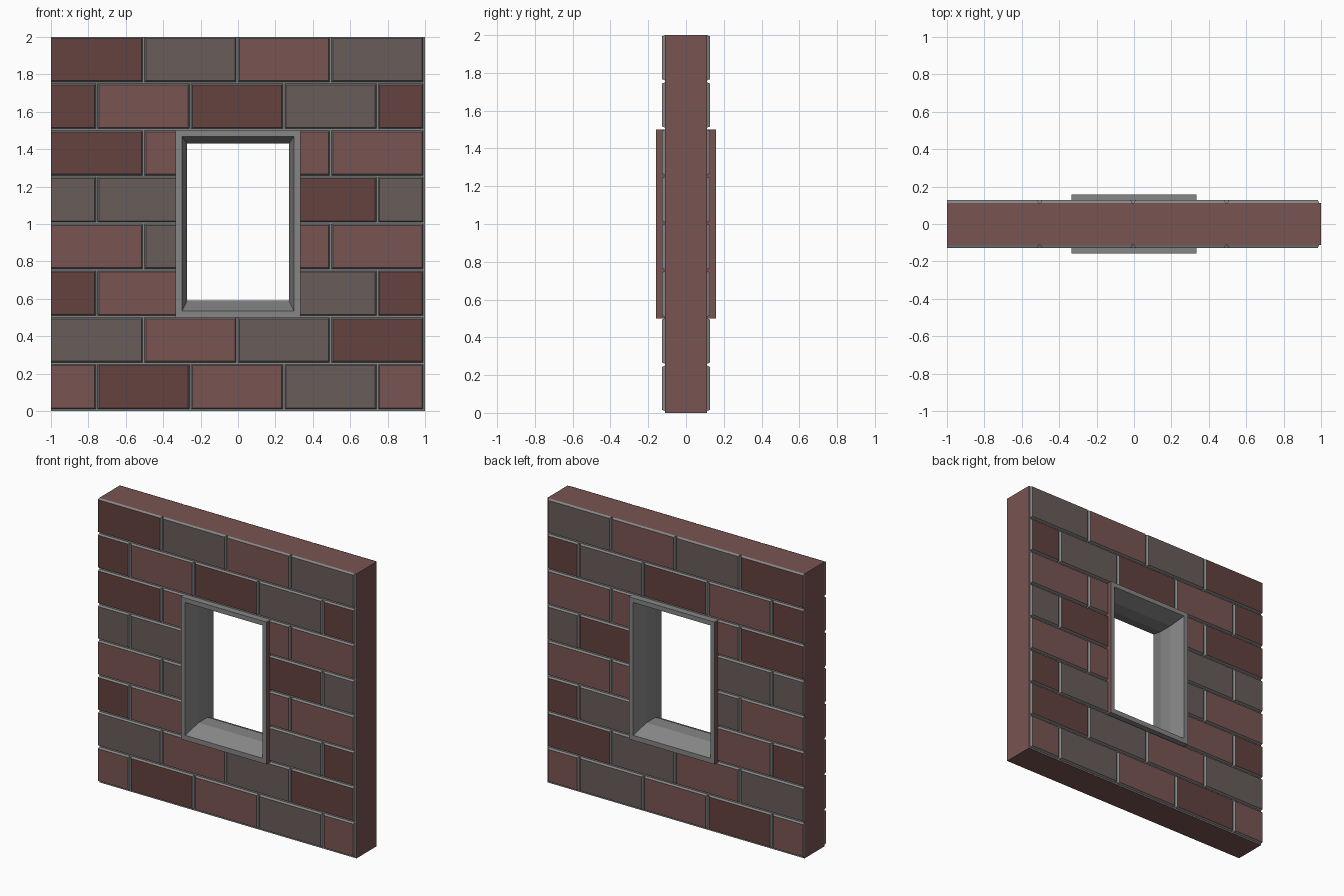
import bpy, bmesh

if "Cube" in bpy.data.objects:
    bpy.data.objects.remove(bpy.data.objects["Cube"])


def material(name, rgb):
    m = bpy.data.materials.new(name)
    m.diffuse_color = (*rgb, 1)
    m.use_nodes = True
    m.node_tree.nodes["Principled BSDF"].inputs["Base Color"].default_value = m.diffuse_color
    return m


STONE = material("grey_stone", (0.24, 0.24, 0.24))
BRICK = {
    "R": material("red_brick", (0.19, 0.09, 0.085)),
    "D": material("dark_brick", (0.125, 0.055, 0.05)),
    "G": material("grey_brick", (0.14, 0.11, 0.105)),
}
MATS = [STONE, BRICK["R"], BRICK["D"], BRICK["G"]]
SLOT = {"R": 1, "D": 2, "G": 3}


def finish(name, bm):
    bmesh.ops.recalc_face_normals(bm, faces=bm.faces)
    mesh = bpy.data.meshes.new(name)
    bm.to_mesh(mesh)
    bm.free()
    for m in MATS:
        mesh.materials.append(m)
    ob = bpy.data.objects.new(name, mesh)
    bpy.context.collection.objects.link(ob)
    return ob


def rect_loop(bm, x0, x1, z0, z1, y):
    return [bm.verts.new(c) for c in ((x0, y, z0), (x1, y, z0), (x1, y, z1), (x0, y, z1))]


def rect_ring(name, profile, slot):
    """Closed ring swept around a rectangle; profile = (half width, bottom, top, y)."""
    bm = bmesh.new()
    loops = [rect_loop(bm, -w, w, z0, z1, y) for w, z0, z1, y in profile]
    for i, a in enumerate(loops):
        b = loops[(i + 1) % len(loops)]
        for k in range(4):
            j = (k + 1) % 4
            f = bm.faces.new((a[k], a[j], b[j], b[k]))
            f.material_index = slot(i, k)
    return finish(name, bm)


CORE, FACE, FRAME = 0.112, 0.128, 0.158   # half depths
HW, SILL, HEAD = 0.333, 0.5, 1.5          # window surround outline

# Wall core: mortar-grey faces, red ends and top
rect_ring("wall_core",
          [(1, 0, 2, -CORE), (HW, SILL, HEAD, -CORE), (HW, SILL, HEAD, CORE), (1, 0, 2, CORE)],
          lambda i, k: 1 if i == 3 else 0)

# Window surround: flat rim, splayed reveal, red outer jambs
half = [(HW, SILL, HEAD, -FRAME), (0.30, 0.535, 1.468, -FRAME), (0.272, 0.59, 1.43, -0.05)]
back = [(w, a, b, -y) for w, a, b, y in reversed(half)]
rect_ring("window_surround", half + back,
          lambda i, k: 1 if i == 5 and k in (1, 3) else 0)


def add_brick(bm, x0, x1, z0, z1, colour):
    """Bevelled brick standing proud of the core, with a coloured face and grey edges."""
    x1 -= 0.01
    z0 += 0.01
    c = 0.007
    base = rect_loop(bm, x0, x1, z0, z1, -CORE)
    top = rect_loop(bm, x0 + c * (x0 > -1), x1 - c, z0 + c, z1 - c, -FACE)
    for k in range(4):
        j = (k + 1) % 4
        bm.faces.new((base[k], base[j], top[j], top[k]))
    bm.faces.new(base[::-1])
    bm.faces.new(top).material_index = SLOT[colour]


# Brick courses from the bottom up, mirrored to the back face
COURSES = ["RDRGR", "GRGD", "DRRGD", "RGRR", "GGRDG", "DRRR", "DRDGD", "DGRG"]
for row, colours in enumerate(COURSES):
    bm = bmesh.new()
    z0 = row * 0.25
    start = -1.25 if len(colours) == 5 else -1.0
    for n, colour in enumerate(colours):
        x0 = max(start + n * 0.5, -1)
        x1 = min(start + n * 0.5 + 0.5, 1)
        if SILL <= z0 < HEAD:
            # stop the bricks at the window surround
            if x0 < 0:
                x1 = min(x1, -HW + 0.02)
            else:
                x0 = max(x0, HW - 0.01)
            if x1 - x0 < 0.05:
                continue
        add_brick(bm, x0, x1, z0, z0 + 0.25, colour)
    ob = finish(f"brick_course_{row + 1}", bm)
    mod = ob.modifiers.new("back_face", 'MIRROR')
    mod.use_axis = (False, True, False)
    mod.use_mirror_merge = False
